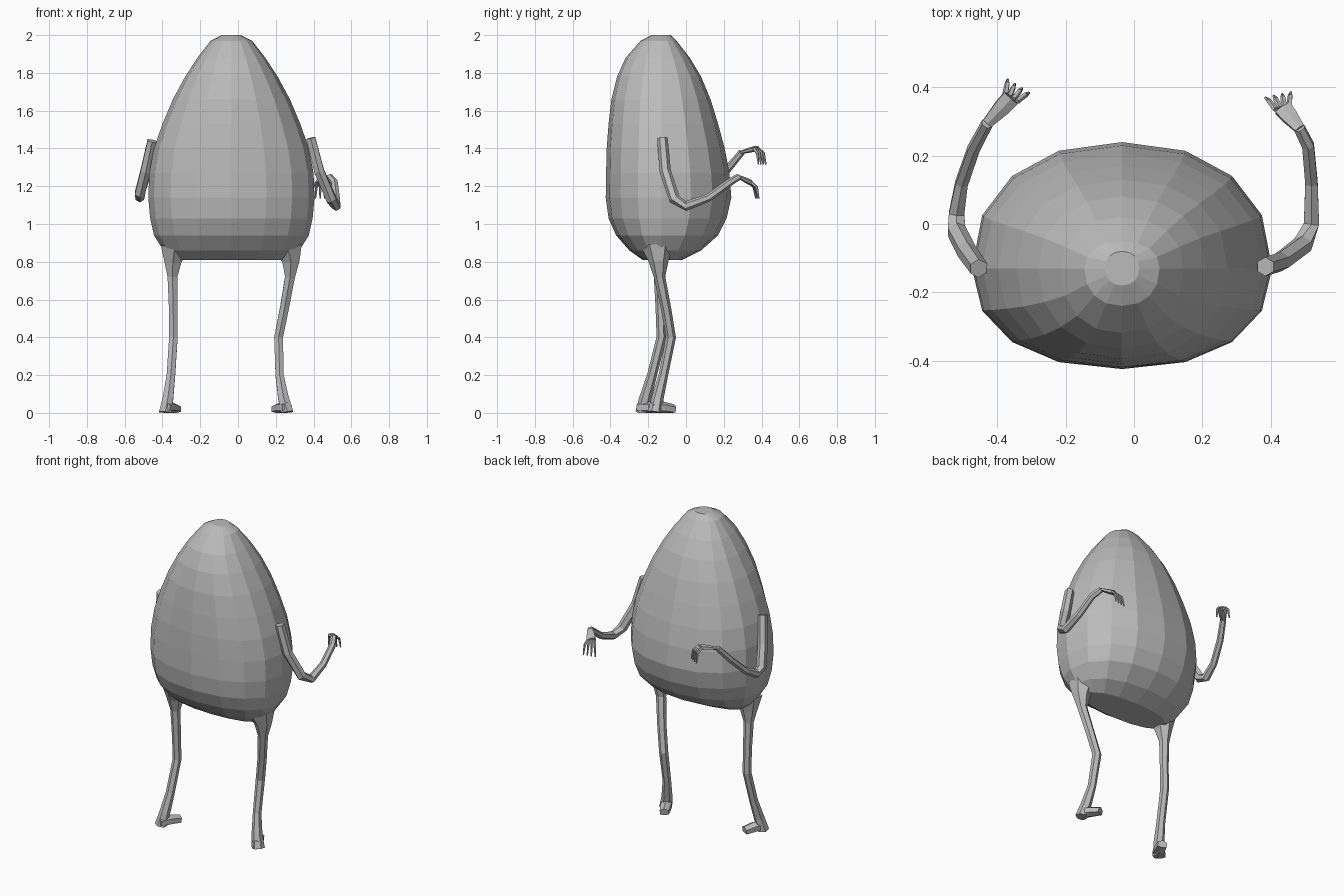
import bpy, bmesh, math
from mathutils import Vector

cube = bpy.data.objects.get("Cube")
if cube:
    bpy.data.objects.remove(cube, do_unlink=True)

grey = bpy.data.materials.new("plain_grey")
grey.use_nodes = True
shade = (0.5, 0.5, 0.5, 1)
grey.diffuse_color = shade
grey.node_tree.nodes["Principled BSDF"].inputs["Base Color"].default_value = shade


def skin(name, rings):
    """Bridge closed rings of points into one flat-shaded object, capped at both ends."""
    bm = bmesh.new()
    loops = [[bm.verts.new(p) for p in ring] for ring in rings]
    count = len(loops[0])
    for low, high in zip(loops, loops[1:]):
        for i in range(count):
            j = (i + 1) % count
            bm.faces.new((low[i], low[j], high[j], high[i]))
    bm.faces.new(loops[0])
    bm.faces.new(loops[-1])
    bmesh.ops.recalc_face_normals(bm, faces=bm.faces[:])
    mesh = bpy.data.meshes.new(name)
    bm.to_mesh(mesh)
    bm.free()
    mesh.materials.append(grey)
    obj = bpy.data.objects.new(name, mesh)
    bpy.context.collection.objects.link(obj)
    return obj


def tube(name, path, sides=6, flat=1.0):
    """Tapered limb along (x, y, z, radius) points; flat squashes it vertically."""
    points = [Vector(p[:3]) for p in path]
    rings = []
    for i, centre in enumerate(points):
        before, after = points[max(i - 1, 0)], points[min(i + 1, len(points) - 1)]
        along = (after - before).normalized()
        across = Vector((1, 0, 0))
        across = (across - along * across.dot(along)).normalized()
        up = along.cross(across)
        ring = []
        for k in range(sides):
            angle = math.tau * (k + 0.5) / sides
            p = centre + path[i][3] * (across * math.cos(angle) + up * math.sin(angle) * flat)
            p.z = max(p.z, 0)
            ring.append(p)
        rings.append(ring)
    return skin(name, rings)


def signed_power(value, power):
    return math.copysign(abs(value) ** power, value)


# Egg-shaped body: height, half width, reach to the front, reach to the back
profile = [
    (2.0, .05, .05, .05), (1.97, .11, .11, .08), (1.88, .18, .19, .15),
    (1.78, .245, .235, .21), (1.66, .31, .265, .26), (1.53, .365, .28, .3),
    (1.4, .41, .29, .335), (1.27, .435, .293, .36), (1.14, .44, .295, .37),
    (1.03, .43, .28, .345), (.94, .41, .24, .3), (.86, .36, .17, .21),
    (.81, .3, .1, .11),
]
segments = 16
body_rings = []
for z, width, front, back in profile:
    ring = []
    for k in range(segments):
        angle = math.tau * k / segments
        c, s = signed_power(math.cos(angle), 0.9), signed_power(math.sin(angle), 0.9)
        ring.append((-0.035 + width * c, -0.13 + (back if s > 0 else front) * s, z))
    body_rings.append(ring)
skin("body", body_rings)


# Arms with bent elbows
arms = {
    "left": [(.385, -.125, 1.455, .028), (.43, -.11, 1.28, .03), (.495, -.06, 1.13, .03),
             (.52, 0, 1.095, .026), (.52, .12, 1.14, .021), (.51, .23, 1.22, .02),
             (.485, .28, 1.25, .018)],
    "right": [(-.455, -.13, 1.44, .028), (-.49, -.08, 1.28, .03), (-.52, -.02, 1.16, .03),
              (-.52, .03, 1.14, .026), (-.505, .12, 1.19, .021), (-.47, .22, 1.29, .02),
              (-.43, .295, 1.38, .018)],
}
# Palm end and the directions of the fingers and of their spread
hands = {
    "left": ((.435, .34, 1.22), (-.3, .9, 0), (.95, .2, 0)),
    "right": ((-.36, .37, 1.4), (.5, .8, 0), (.8, -.5, 0)),
}
for side, path in arms.items():
    tube(side + "_arm", path)
    end, ahead, spread = (Vector(v) for v in hands[side])
    wrist = Vector(path[-1][:3])
    middle = wrist.lerp(end, 0.6)
    tube(side + "_palm", [(*wrist, .018), (*middle, .028), (*end, .03)], flat=0.5)
    for n in range(4):
        offset = n - 1.5
        base = end + spread * offset * 0.014
        knuckle = base + ahead * 0.03 + spread * offset * 0.008 - Vector((0, 0, .025))
        tip = knuckle + ahead * 0.012 + spread * offset * 0.004 - Vector((0, 0, .06))
        tube(f"{side}_finger_{n + 1}", [(*base, .009), (*knuckle, .008), (*tip, .004)], sides=5)

# Legs flare into the body and end in a heel
legs = {
    "left": [(.265, -.15, .88, .085), (.28, -.145, .8, .052), (.275, -.14, .72, .03),
             (.245, -.105, .55, .027), (.215, -.08, .4, .027), (.22, -.12, .2, .025),
             (.24, -.15, .08, .032), (.26, -.165, 0, .038)],
    "right": [(-.335, -.15, .88, .085), (-.345, -.145, .8, .052), (-.347, -.14, .72, .03),
              (-.343, -.135, .55, .026), (-.342, -.13, .4, .026), (-.355, -.18, .2, .026),
              (-.37, -.215, .08, .032), (-.385, -.23, 0, .038)],
}
# Feet turned inward: heel, instep and toe
for side, path in legs.items():
    tube(side + "_leg", path)
    inward = -1 if side == "left" else 1
    x, y = path[-1][:2]
    tube(side + "_foot", [(x, y - .02, .028, .032), (x + inward * .03, y + .04, .028, .036),
                          (x + inward * .06, y + .1, .018, .03)], flat=0.9)
